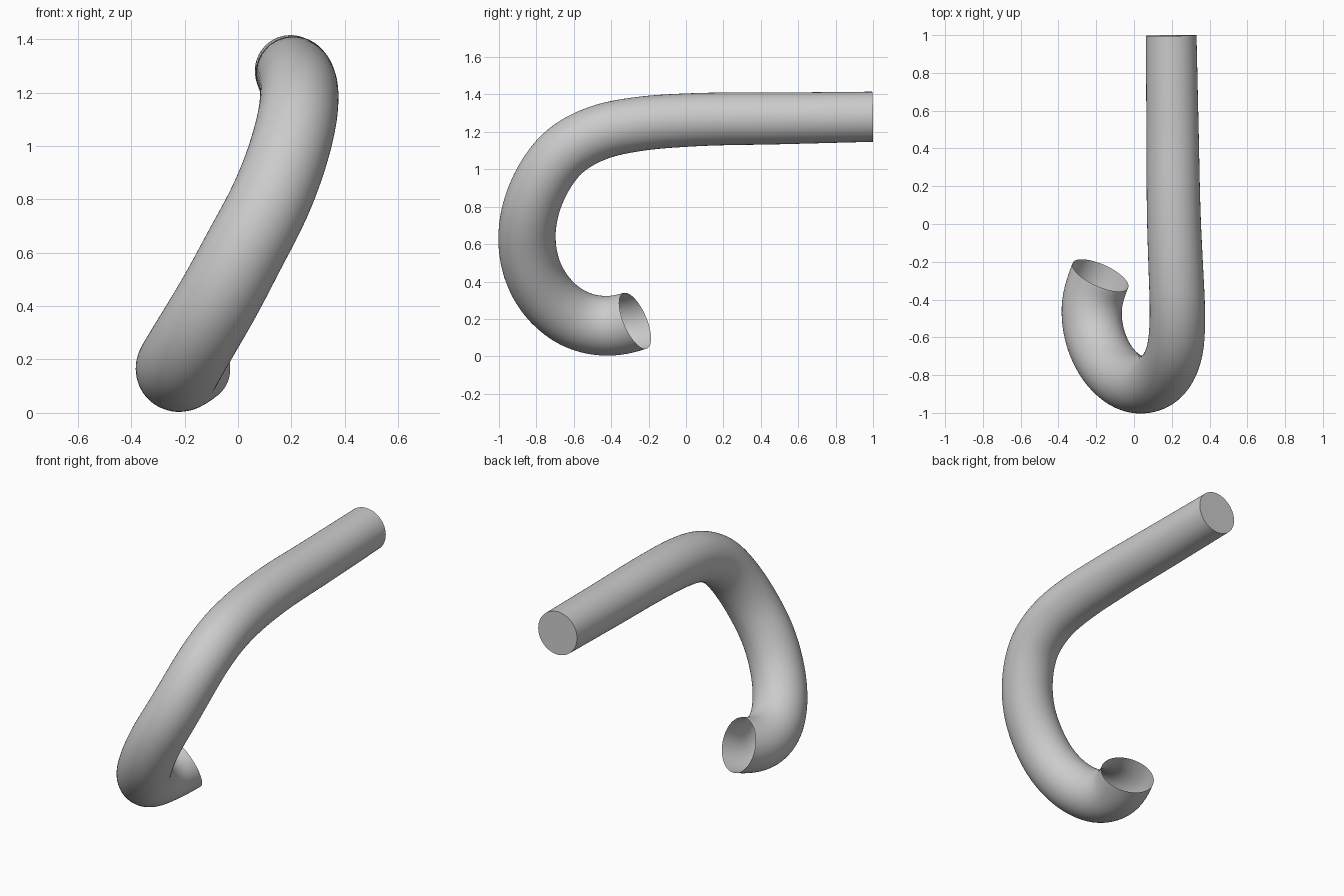
import bpy, bmesh, math
from mathutils import Vector

if "Cube" in bpy.data.objects:
    bpy.data.objects.remove(bpy.data.objects["Cube"])

# centreline of the pipe, from the capped back end to the open low end
PATH = [Vector(p) for p in (
    (0.197, 0.998, 1.281), (0.204, 0.5, 1.272), (0.212, 0, 1.263),
    (0.222, -0.25, 1.243), (0.230, -0.48, 1.193), (0.221, -0.65, 1.098),
    (0.175, -0.775, 0.93), (0.105, -0.838, 0.76), (0.035, -0.852, 0.63),
    (-0.06, -0.82, 0.45), (-0.16, -0.71, 0.28), (-0.213, -0.58, 0.19),
    (-0.226, -0.43, 0.16), (-0.178, -0.272, 0.19))]
END_DIR = Vector((0.45, 1, 0.43)).normalized()
SIDES, STEPS, R_START, R_END = 64, 120, 0.134, 0.161


def sample_path(pts, n):
    """Smooth spline through pts, resampled at even spacing."""
    t = [0.0]
    for a, b in zip(pts, pts[1:]):
        t.append(t[-1] + (b - a).length)
    tan = [(pts[1] - pts[0]).normalized()]
    for i in range(1, len(pts) - 1):
        d0, d1 = t[i] - t[i - 1], t[i + 1] - t[i]
        v0, v1 = (pts[i] - pts[i - 1]) / d0, (pts[i + 1] - pts[i]) / d1
        tan.append((v0 * d1 + v1 * d0) / (d0 + d1))
    tan.append(END_DIR)
    out, k = [], 0
    for j in range(n + 1):
        s = t[-1] * j / n
        while k < len(pts) - 2 and s > t[k + 1]:
            k += 1
        h = t[k + 1] - t[k]
        u = (s - t[k]) / h
        out.append(pts[k] * (2*u**3 - 3*u**2 + 1) + tan[k] * h * (u**3 - 2*u**2 + u)
                   + pts[k + 1] * (3*u**2 - 2*u**3) + tan[k + 1] * h * (u**3 - u**2))
    for _ in range(8):  # even out the curvature
        out = [out[0]] + [(a + b * 2 + c) / 4 for a, b, c in zip(out, out[1:], out[2:])] + [out[-1]]
    return out


# tapered sweep with a frame carried along the path
line = sample_path(PATH, STEPS)
bm = bmesh.new()
rings, side = [], Vector((1, 0, 0))
for i, p in enumerate(line):
    d = (line[min(i + 1, STEPS)] - line[max(i - 1, 0)]).normalized()
    if i == STEPS:
        d = END_DIR
    side = (side - d * side.dot(d)).normalized()
    up = d.cross(side)
    r = R_START + (R_END - R_START) * i / STEPS
    rings.append([bm.verts.new(p + r * (math.cos(a) * side + math.sin(a) * up))
                  for a in (2 * math.pi * k / SIDES for k in range(SIDES))])
for a, b in zip(rings, rings[1:]):
    for k in range(SIDES):
        m = (k + 1) % SIDES
        bm.faces.new((a[k], a[m], b[m], b[k]))
bm.faces.new(rings[0][::-1])  # flat cap at the back; the low end stays open

mesh = bpy.data.meshes.new("bent_pipe")
bm.to_mesh(mesh)
bm.free()
pipe = bpy.data.objects.new("bent_pipe", mesh)
bpy.context.collection.objects.link(pipe)
bpy.context.view_layer.objects.active = pipe
pipe.select_set(True)
bpy.ops.object.shade_smooth_by_angle(angle=math.radians(40))
